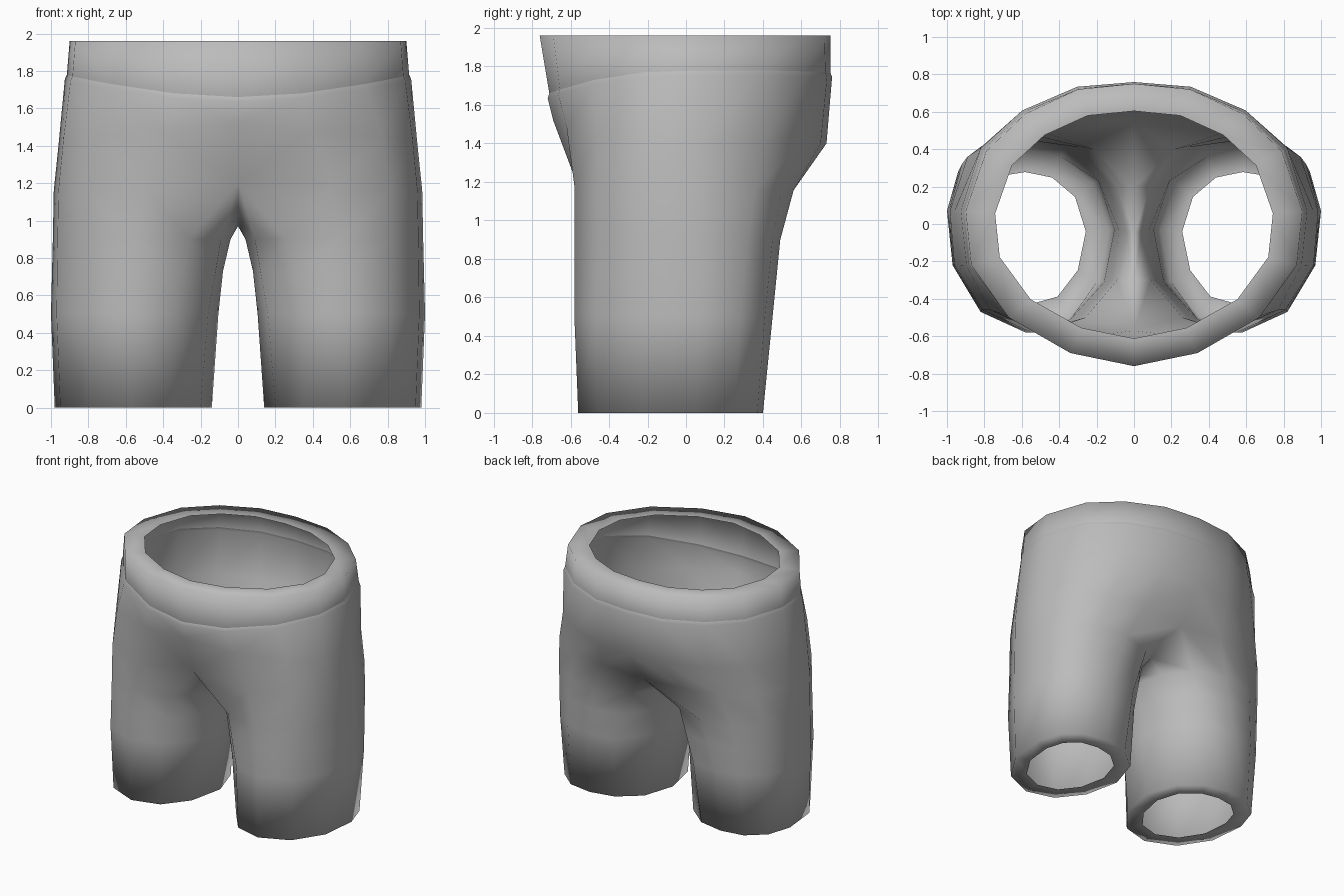
import bpy, bmesh, math
from mathutils import Vector

if "Cube" in bpy.data.objects:
    bpy.data.objects.remove(bpy.data.objects["Cube"])

grey = bpy.data.materials.new("cloth grey")
grey.diffuse_color = (0.5, 0.5, 0.5, 1)
grey.use_nodes = True
grey.node_tree.nodes["Principled BSDF"].inputs["Base Color"].default_value = grey.diffuse_color

# Half outlines run from back centre, around the side, to front centre
WAIST = [(0, .75), (.3, .72), (.58, .59), (.79, .39), (.9, .07),
         (.87, -.22), (.67, -.5), (.34, -.69), (0, -.76)]
BAND_Z = [1.77, 1.77, 1.775, 1.78, 1.78, 1.77, 1.73, 1.68, 1.66]
BAND = [(0, .75), (.3, .725), (.59, .6), (.81, .4), (.915, .07),
        (.885, -.22), (.68, -.48), (.34, -.655), (0, -.71)]
HIPS = [(0, .73, 1.4), (.3, .7, 1.4), (.58, .59, 1.4), (.83, .4, 1.4), (.96, .07, 1.4),
        (.935, -.22, 1.42), (.77, -.46, 1.45), (.4, -.62, 1.48), (0, -.69, 1.52)]
CROTCH = [(0, .54, 1.13), (.36, .56, 1.16), (.65, .5, 1.16), (.89, .36, 1.16), (.985, .07, 1.16),
          (.96, -.22, 1.16), (.81, -.46, 1.16), (.5, -.58, 1.18), (0, -.57, 1.2),
          (0, -.3, 1.04), (0, -.05, .97), (0, .2, 1.01)]
# Closed leg outlines: nine outer points, then three inner thigh points
THIGH = [(.22, .4), (.48, .49), (.73, .45), (.92, .32), (.99, .07), (.965, -.22),
         (.815, -.46), (.55, -.58), (.26, -.5), (.09, -.3), (.04, -.04), (.09, .2)]
KNEE = [(.36, .42), (.58, .45), (.78, .41), (.94, .28), (1, .07), (.97, -.22),
        (.82, -.47), (.58, -.58), (.34, -.51), (.16, -.31), (.105, -.03), (.19, .23)]
HEM = [(.39, .36), (.59, .4), (.78, .37), (.92, .25), (.98, .06), (.95, -.23),
       (.8, -.46), (.57, -.56), (.35, -.5), (.2, -.31), (.14, -.03), (.22, .22)]


def flat(points, z, scale=(1, 1), centre=(0, 0)):
    return [(centre[0] + (x - centre[0]) * scale[0],
             centre[1] + (y - centre[1]) * scale[1], z) for x, y in points]


bm = bmesh.new()


def ring(points):
    return [bm.verts.new(p) for p in points]


def bridge(upper, lower, closed=False):
    n = min(len(upper), len(lower))
    for i in range(n if closed else n - 1):
        j = (i + 1) % n
        bm.faces.new((upper[i], lower[i], lower[j], upper[j]))


def blend(a, b, t):
    return [tuple(Vector(p).lerp(Vector(q), t)) for p, q in zip(a, b)]


# Waist: inward rim, band, small step, hips
rim = ring(flat(WAIST, 1.96, (.825, .805)))
top = ring(flat(WAIST, 1.96))
band = ring([(x, y, z) for (x, y), z in zip(BAND, BAND_Z)])
step = ring([(x * 1.012, y * 1.012, z - .025) for (x, y), z in zip(BAND, BAND_Z)])
hips = ring(HIPS)
crotch = ring(CROTCH)
for a, b in ((rim, top), (top, band), (band, step), (step, hips), (hips, crotch)):
    bridge(a, b)

# Leg tube with an inward hem
thigh = flat(THIGH, .9)
knee = flat(KNEE, .5)
mid = blend(thigh, knee, .45)
mid[10] = (.08, -.035, .73)
legs = [crotch, ring(thigh), ring(mid), ring(knee), ring(flat(HEM, 0)),
        ring(flat(HEM, 0, (.72, .74), (.56, -.07)))]
for a, b in zip(legs, legs[1:]):
    bridge(a, b, True)

# Smooth cloth with crisp rim, band and hem edges
for f in bm.faces:
    f.smooth = True
band_set = set(band)
for e in bm.edges:
    if len(e.link_faces) == 2:
        on_band = all(v in band_set for v in e.verts)
        e.smooth = not (on_band or e.calc_face_angle() > math.radians(60))

mesh = bpy.data.meshes.new("shorts")
bm.to_mesh(mesh)
bm.free()
mesh.materials.append(grey)
shorts = bpy.data.objects.new("shorts", mesh)
bpy.context.collection.objects.link(shorts)

# Second half
mirror = shorts.modifiers.new("mirror", 'MIRROR')
mirror.use_clip = True
mirror.merge_threshold = .001
